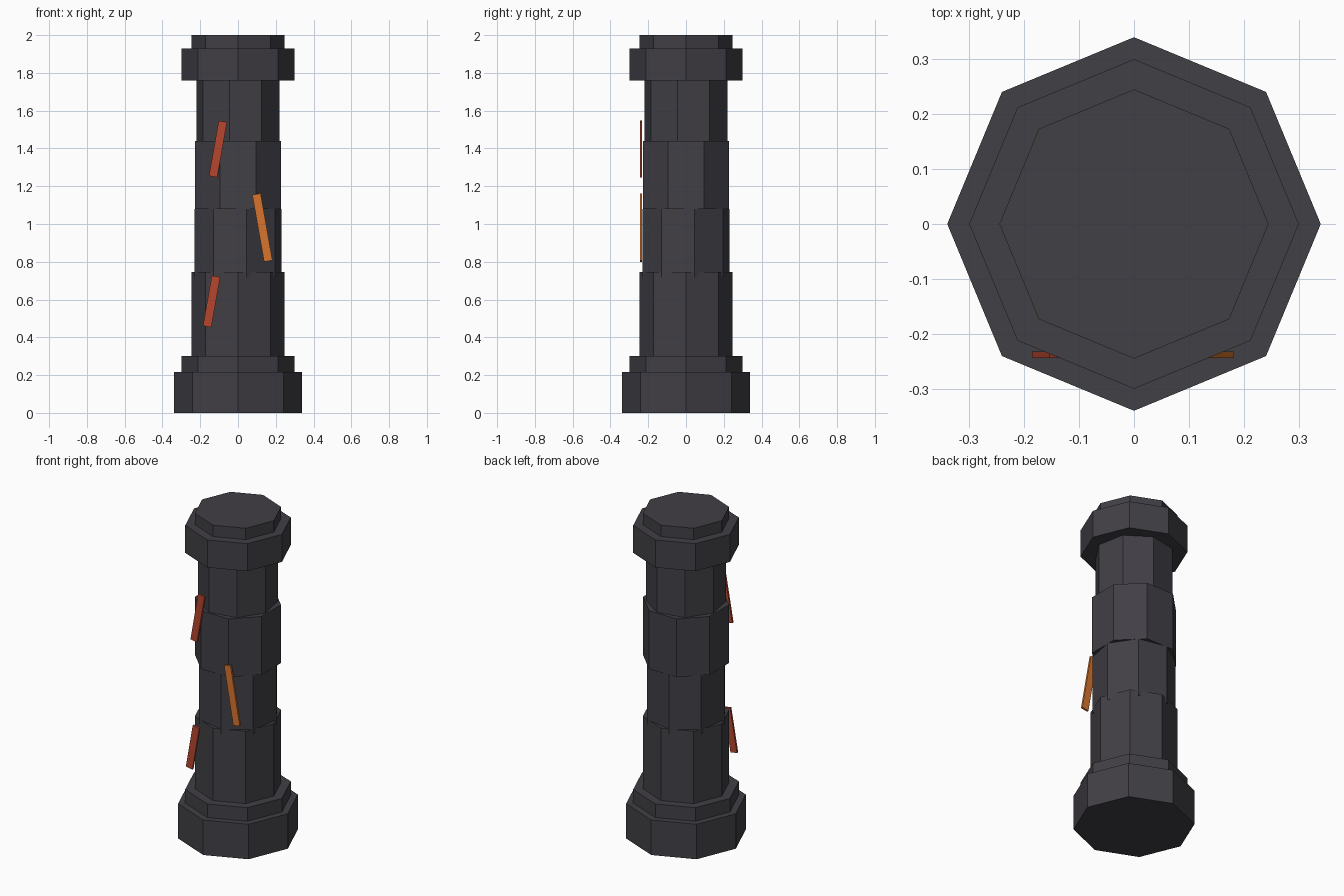
import bpy
import math

if "Cube" in bpy.data.objects:
    bpy.data.objects.remove(bpy.data.objects["Cube"])


def material(name, rgb):
    m = bpy.data.materials.new(name)
    m.diffuse_color = (*rgb, 1.0)
    m.use_nodes = True
    m.node_tree.nodes["Principled BSDF"].inputs["Base Color"].default_value = m.diffuse_color
    return m


STONE = material("dark_stone", (0.053, 0.050, 0.060))
RED = material("ember_red", (0.46, 0.062, 0.028))
ORANGE = material("ember_orange", (0.68, 0.178, 0.028))


def drum(name, radius, z0, z1, turn=0.0):
    """Eight-sided stone drum; at turn 0 its corners lie on the axes."""
    bpy.ops.mesh.primitive_cylinder_add(
        vertices=8, radius=radius, depth=z1 - z0,
        location=(0, 0, (z0 + z1) / 2), rotation=(0, 0, math.radians(turn)))
    ob = bpy.context.object
    ob.name = name
    ob.data.materials.append(STONE)


def crack(name, x, z, length, tilt, mat):
    """Thin leaning glowing strip on the front."""
    bpy.ops.mesh.primitive_cube_add(
        size=1, location=(x, -0.238, z), rotation=(0, math.radians(tilt), 0))
    ob = bpy.context.object
    ob.name = name
    ob.scale = (0.045, 0.012, length)
    ob.data.materials.append(mat)


# Stepped base
drum("base", 0.34, 0.0, 0.216)
drum("base_step", 0.30, 0.216, 0.30)

# Shaft drums, each turned a little further
drum("shaft_lower", 0.245, 0.30, 0.747)
drum("shaft_mid_lower", 0.235, 0.717, 1.08, 11.25)
drum("shaft_mid_upper", 0.246, 1.08, 1.44, 22.5)
drum("shaft_upper", 0.224, 1.42, 1.77, 33.75)

# Cap
drum("cap", 0.30, 1.76, 1.93)
drum("cap_top", 0.245, 1.93, 2.0)

# Glowing cracks
crack("crack_lower", -0.14, 0.59, 0.27, 10, RED)
crack("crack_middle", 0.129, 0.981, 0.36, -10, ORANGE)
crack("crack_upper", -0.106, 1.397, 0.297, 10, RED)
